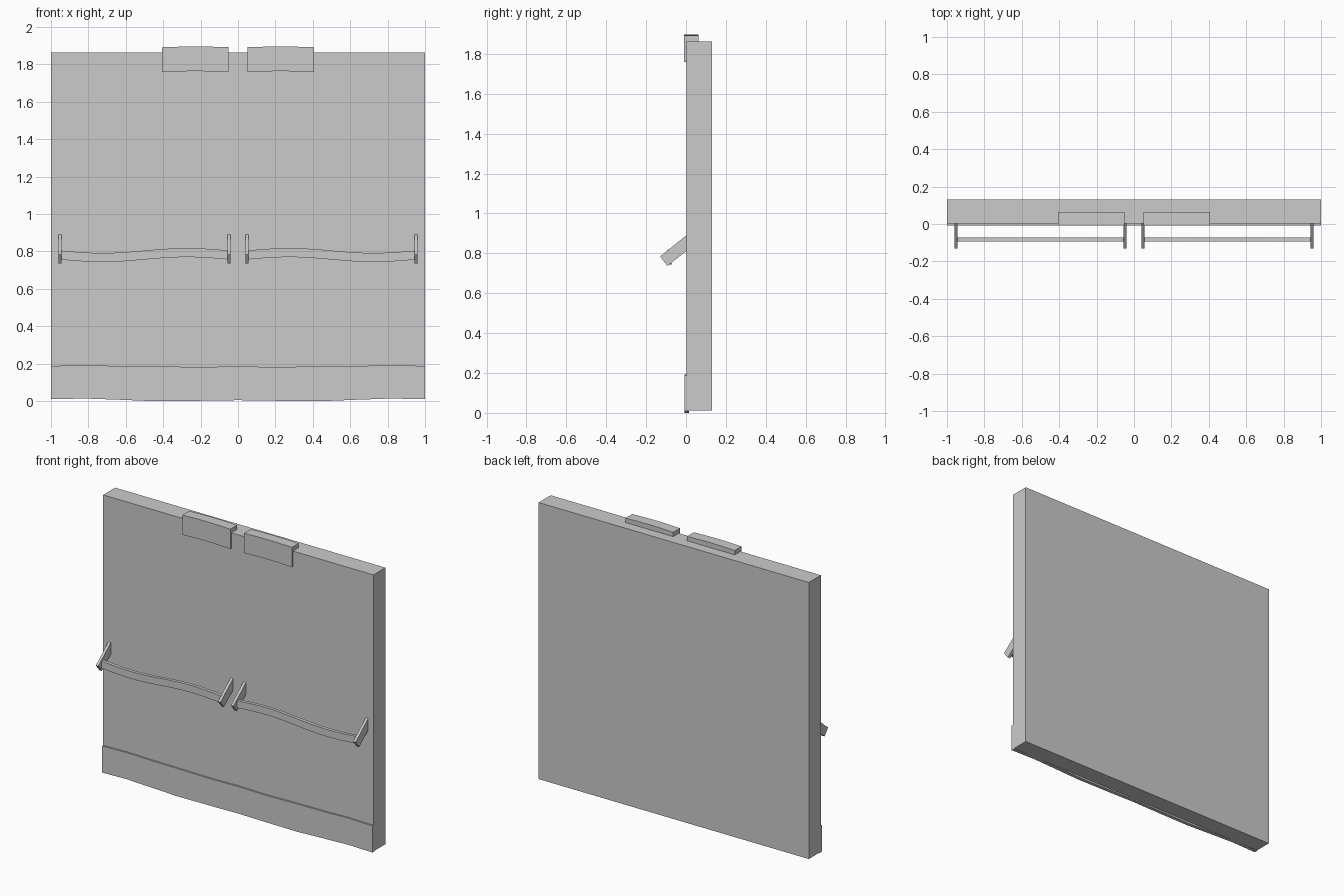
import bpy, bmesh, math

if "Cube" in bpy.data.objects:
    bpy.data.objects.remove(bpy.data.objects["Cube"])


def prism(name, pts, axis, lo, hi):
    """Extrude a closed outline: axis 'X' takes (y, z) points, axis 'Y' takes (x, z)."""
    bm = bmesh.new()
    place = (lambda p, d: (d, p[0], p[1])) if axis == 'X' else (lambda p, d: (p[0], d, p[1]))
    a = [bm.verts.new(place(p, lo)) for p in pts]
    b = [bm.verts.new(place(p, hi)) for p in pts]
    n = len(pts)
    bm.faces.new(a)
    bm.faces.new(b[::-1])
    for i in range(n):
        bm.faces.new((a[i], b[i], b[(i + 1) % n], a[(i + 1) % n]))
    bmesh.ops.recalc_face_normals(bm, faces=bm.faces)
    me = bpy.data.meshes.new(name)
    bm.to_mesh(me)
    bm.free()
    ob = bpy.data.objects.new(name, me)
    bpy.context.collection.objects.link(ob)
    return ob


def strip(name, rows, lo, hi):
    """Wavy board from (x, bottom, top) stations, built as a quad-strip box."""
    bm = bmesh.new()
    rings = [[bm.verts.new((x, y, z)) for y, z in
              ((lo, b), (hi, b), (hi, t), (lo, t))] for x, b, t in rows]
    for p, q in zip(rings, rings[1:]):
        for i in range(4):
            bm.faces.new((p[i], q[i], q[(i + 1) % 4], p[(i + 1) % 4]))
    bm.faces.new(rings[0])
    bm.faces.new(rings[-1][::-1])
    bmesh.ops.recalc_face_normals(bm, faces=bm.faces)
    me = bpy.data.meshes.new(name)
    bm.to_mesh(me)
    bm.free()
    ob = bpy.data.objects.new(name, me)
    bpy.context.collection.objects.link(ob)
    return ob


# Main slab
prism("panel", [(-1, 0.013), (1, 0.013), (1, 1.863), (-1, 1.863)], 'Y', 0.003, 0.13)

# Wavy kick board along the bottom
half = [(0, 0.005, 0.186), (0.2, 0.002, 0.182), (0.45, 0.0, 0.186),
        (0.65, 0.008, 0.188), (0.82, 0.014, 0.192), (1, 0.010, 0.188)]
rows = [(-x, b, t) for x, b, t in half[:0:-1]] + half
strip("kick_board", rows, -0.008, 0.015)

bracket = [(0.01, 0.897), (-0.13, 0.784), (-0.093, 0.737), (0.01, 0.818)]
for side, label in ((-1, "left"), (1, "right")):
    # Angled brackets carrying each rail
    for c, pos in ((0.048, "inner"), (0.952, "outer")):
        prism(f"{label}_{pos}_bracket", bracket, 'X', side * c - 0.009, side * c + 0.009)

    # Gently waving rail: high near the middle, low towards the outside
    rail = []
    for i in range(17):
        t = i / 16
        z = 0.781 + 0.013 * math.sin(2 * math.pi * t)
        rail.append((side * (0.05 + 0.9 * t), z - 0.024, z + 0.024))
    strip(f"{label}_rail", rail, -0.094, -0.072)

    # Top clip: front plate plus a ledge folded over the panel edge
    plate, ledge = [], []
    for i in range(9):
        t = i / 8
        arch = 0.004 * math.sin(math.pi * t)
        x = side * (0.051 + 0.354 * t)
        plate.append((x, 1.760 + arch, 1.892 + arch))
        ledge.append((x, 1.860, 1.892 + arch))
    strip(f"{label}_clip_plate", plate, -0.009, 0.006)
    strip(f"{label}_clip_ledge", ledge, 0.006, 0.063)
